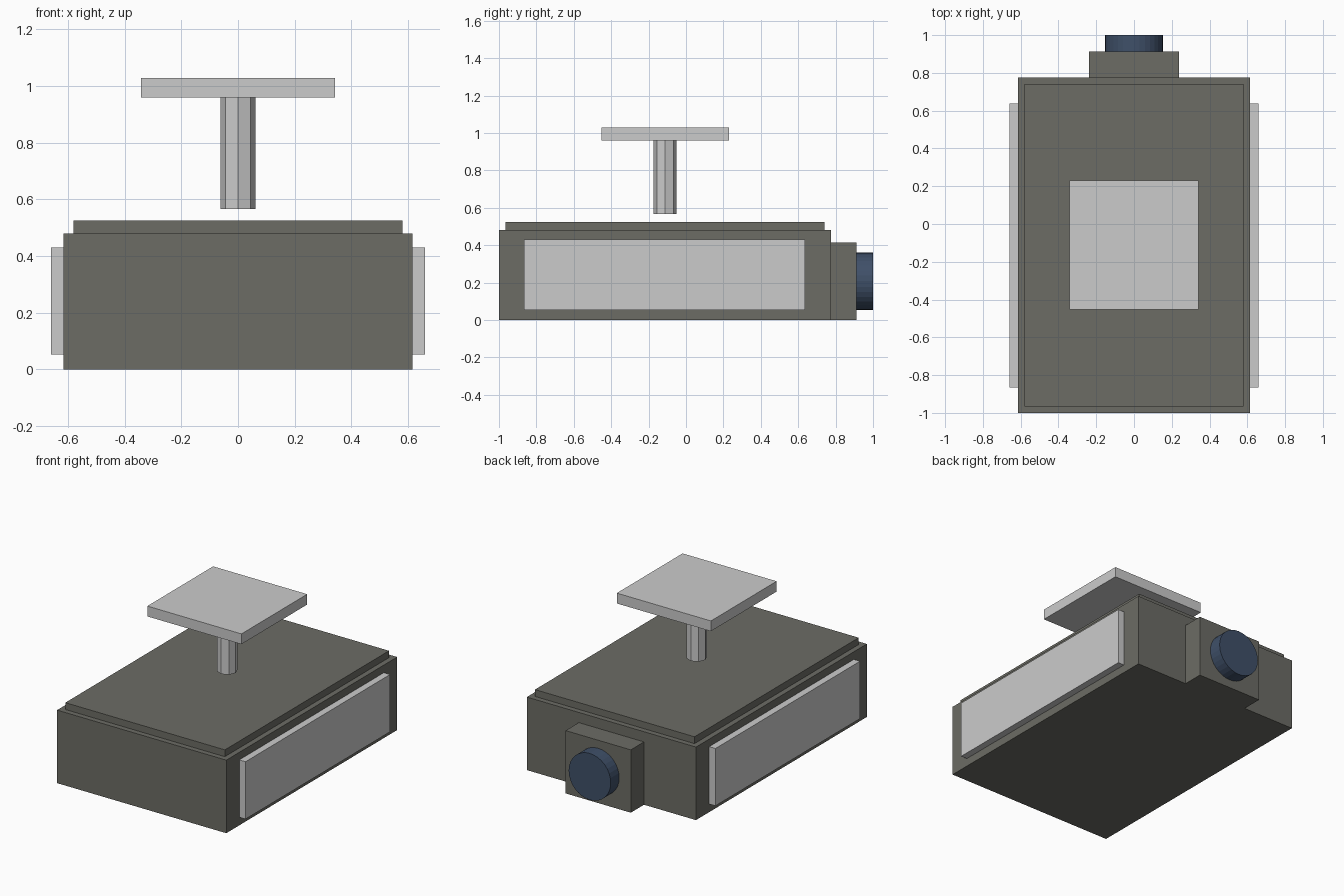
import bpy
import bmesh
from math import pi
from mathutils import Matrix, Vector

if "Cube" in bpy.data.objects:
    bpy.data.objects.remove(bpy.data.objects["Cube"])


def material(name, rgb):
    mat = bpy.data.materials.new(name)
    mat.diffuse_color = (*rgb, 1)
    mat.use_nodes = True
    mat.node_tree.nodes["Principled BSDF"].inputs["Base Color"].default_value = mat.diffuse_color
    return mat


def finish(name, bm, mat=None):
    mesh = bpy.data.meshes.new(name)
    bm.to_mesh(mesh)
    bm.free()
    obj = bpy.data.objects.new(name, mesh)
    bpy.context.collection.objects.link(obj)
    if mat:
        mesh.materials.append(mat)
    return obj


def box(name, lo, hi, mat=None):
    lo, hi = Vector(lo), Vector(hi)
    bm = bmesh.new()
    bmesh.ops.create_cube(bm, size=1, matrix=Matrix.Translation((lo + hi) / 2)
                          @ Matrix.Diagonal((*(hi - lo), 1)))
    return finish(name, bm, mat)


def cylinder(name, centre, radius, depth, sides, rotation=Matrix(), mat=None):
    bm = bmesh.new()
    bmesh.ops.create_cone(bm, cap_ends=True, segments=sides, radius1=radius,
                          radius2=radius, depth=depth,
                          matrix=Matrix.Translation(centre) @ rotation)
    return finish(name, bm, mat)


olive = material("olive_grey", (0.15, 0.15, 0.13))
blue = material("dark_blue", (0.05, 0.08, 0.14))

# Housing and its raised lid
box("housing", (-0.615, -1.0, 0), (0.615, 0.775, 0.48), olive)
box("lid", (-0.58, -0.965, 0.48), (0.58, 0.74, 0.525), olive)

# Side panels
for side, label in ((-1, "left"), (1, "right")):
    x0, x1 = sorted((side * 0.615, side * 0.66))
    box(label + "_side_panel", (x0, -0.865, 0.053), (x1, 0.637, 0.43))

# Lens mount and lens on the back
box("lens_mount", (-0.237, 0.775, 0), (0.237, 0.912, 0.413), olive)
cylinder("lens", (0, 0.956, 0.207), 0.153, 0.088, 32,
         Matrix.Rotation(pi / 2, 4, 'X'), blue)

# Octagonal post, hovering just above the lid, with its mounting plate
cylinder("mount_post", (0, -0.112, 0.763), 0.062, 0.394, 8)
box("mount_plate", (-0.342, -0.453, 0.96), (0.342, 0.23, 1.028))
